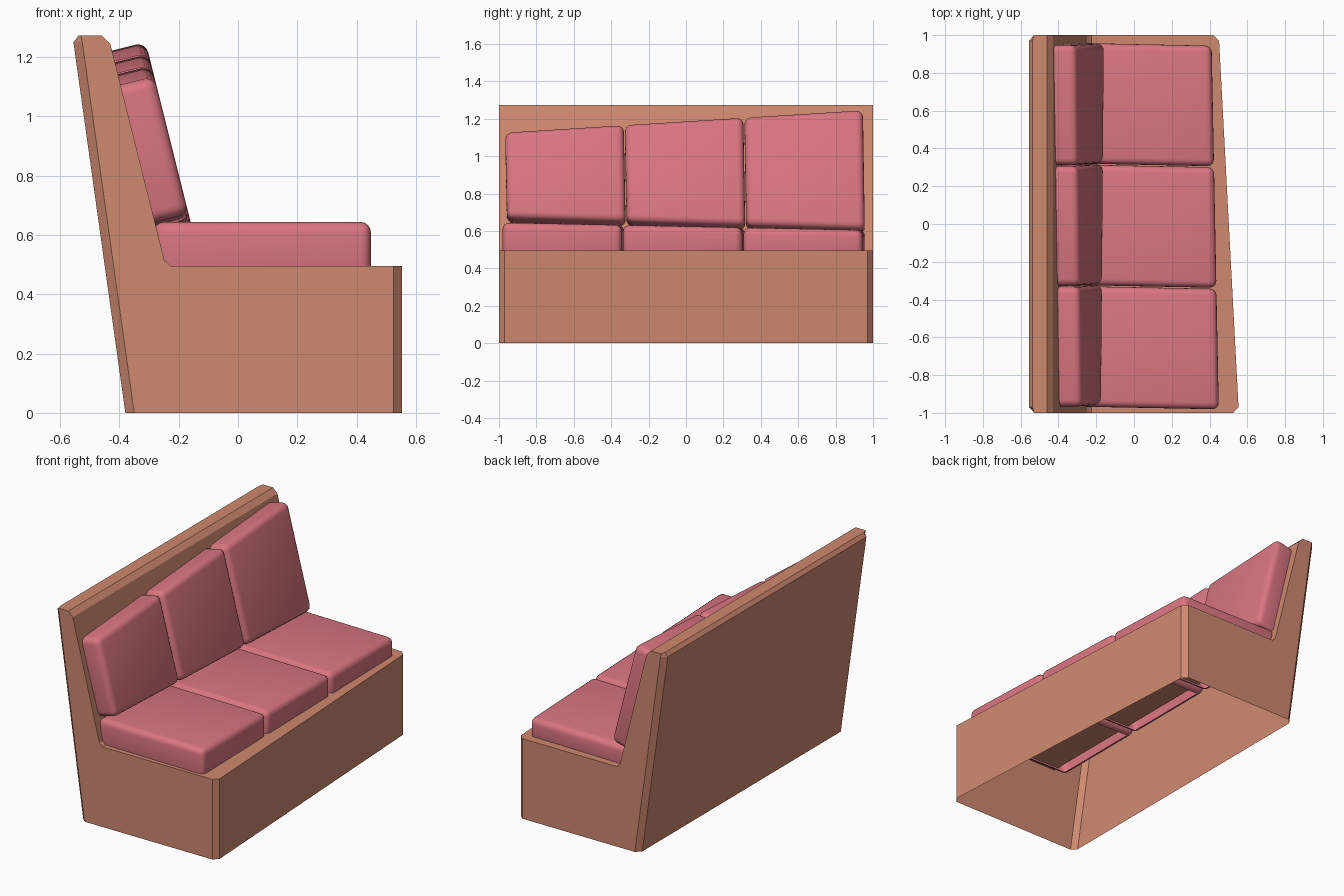
import bpy, bmesh
from mathutils import Vector

if "Cube" in bpy.data.objects:
    bpy.data.objects.remove(bpy.data.objects["Cube"])


def material(name, rgb):
    m = bpy.data.materials.new(name)
    m.diffuse_color = (*rgb, 1)
    m.use_nodes = True
    m.node_tree.nodes["Principled BSDF"].inputs["Base Color"].default_value = m.diffuse_color
    return m


wood = material("frame_finish", (0.62, 0.25, 0.16))
fabric = material("cushion_fabric", (0.70, 0.18, 0.22))


def finish(name, bm, mat, smooth):
    me = bpy.data.meshes.new(name)
    bm.to_mesh(me)
    bm.free()
    me.materials.append(mat)
    for p in me.polygons:
        p.use_smooth = smooth
    ob = bpy.data.objects.new(name, me)
    bpy.context.collection.objects.link(ob)
    return ob


# Bench frame: open-bottomed shell, side profile swept along y,
# slanted front and chamfered upright corners
def frame_ring(bm, y, end):
    fx = 0.555 - 0.053 * (y + 1) - (0.03 if end else 0)
    c = 0.03 if end else 0
    pts = [(-0.38 + c, 0), (-0.555 + c, 1.25),
           (-0.53 if end else -0.537, 1.273),
           (-0.46, 1.273), (-0.43, 1.243), (-0.248, 0.515), (-0.226, 0.495),
           (fx, 0.495), (fx, 0)]
    return [bm.verts.new((x, y, z)) for x, z in pts]


bm = bmesh.new()
rings = [frame_ring(bm, y, abs(y) == 1) for y in (-1, -0.97, 0.97, 1)]
for a, b in zip(rings, rings[1:]):
    for i in range(len(a) - 1):
        bm.faces.new((a[i], b[i], b[i + 1], a[i + 1]))
bm.faces.new(rings[0])
bm.faces.new(rings[-1][::-1])
bmesh.ops.recalc_face_normals(bm, faces=bm.faces)
finish("bench_frame", bm, wood, False)


# Rounded cushion from 4 base corners and 4 face corners, open at its hidden base
def cushion(name, base, top):
    bm = bmesh.new()
    b = [bm.verts.new(p) for p in base]
    t = [bm.verts.new(p) for p in top]
    bm.faces.new(b[::-1])
    bm.faces.new(t)
    for i in range(4):
        j = (i + 1) % 4
        bm.faces.new((b[i], b[j], t[j], t[i]))
    bmesh.ops.recalc_face_normals(bm, faces=bm.faces)
    bmesh.ops.bevel(bm, geom=bm.edges[:], offset=0.036, segments=4,
                    profile=0.5, affect='EDGES', clamp_overlap=True)
    bm.normal_update()
    down = (sum(base, Vector()) - sum(top, Vector())).normalized()
    hidden = max((f for f in bm.faces if f.normal.dot(down) > 0.9),
                 key=lambda f: f.calc_area())
    bmesh.ops.delete(bm, geom=[hidden], context='FACES')
    finish(name, bm, fabric, True)


# Seat cushions: tops fall and fronts recede towards +y
def seat_point(x_end, y, top):
    k = (y + 0.97) / 1.93
    x = 0.449 - 0.038 * k if x_end else -0.285
    z = 0.645 - 0.04 * k if top else 0.46
    return Vector((x, y - (0.014 if x_end else 0), z))


# Back cushions: lie on the sloped backrest, growing taller towards +y
normal = Vector((0.970, 0, 0.2425))


def back_point(upper, y, n):
    k = (y + 0.965) / 1.92
    z = 1.104 + 0.12 * k if upper else 0.645 - 0.06 * k
    p = Vector((-0.43 + (1.243 - z) * 0.25, y - (0.01 if upper else 0), z))
    return p + normal * n


for i, side in enumerate(("near", "middle", "far")):
    y0 = -0.967 + i * 0.6435
    y1 = y0 + 0.638
    corners = [(0, y0), (1, y0), (1, y1), (0, y1)]
    cushion("seat_cushion_" + side,
            [seat_point(e, y, False) for e, y in corners],
            [seat_point(e, y, True) for e, y in corners])
    y0 = -0.957 + i * 0.6395
    y1 = y0 + 0.634
    corners = [(0, y0), (0, y1), (1, y1), (1, y0)]
    cushion("back_cushion_" + side,
            [back_point(e, y, -0.035) for e, y in corners],
            [back_point(e, y, 0.117) for e, y in corners])
